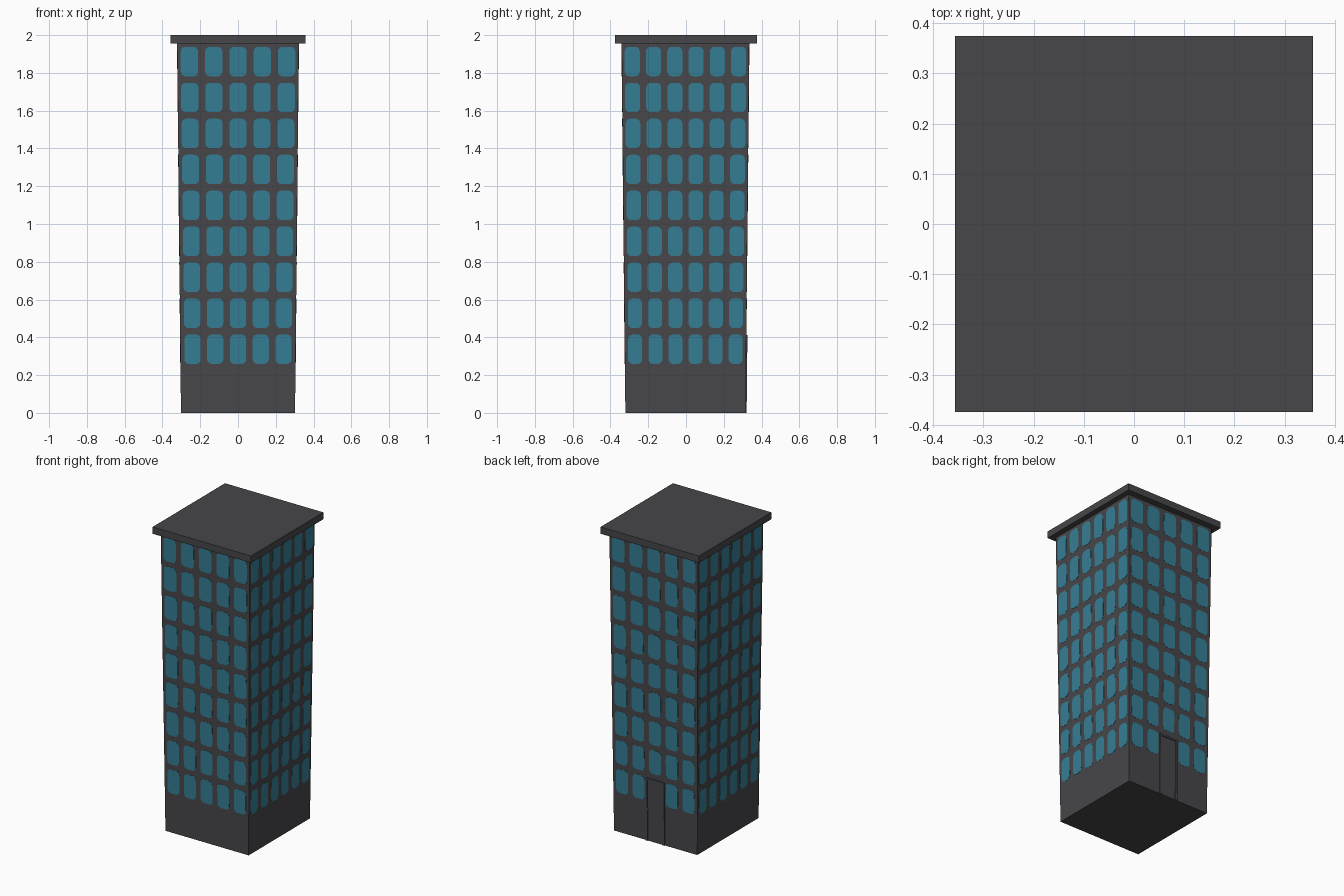
import bpy, bmesh, math

if "Cube" in bpy.data.objects:
    bpy.data.objects.remove(bpy.data.objects["Cube"])

WALL_TOP = 1.955
CY = -0.003                      # tower sits a hair forward of the roof slab
BASE = (0.302, 0.318)            # half sizes at ground
TOP = (0.322, 0.338)             # half sizes under the roof


def material(name, rgb):
    m = bpy.data.materials.new(name)
    m.diffuse_color = (*rgb, 1)
    m.use_nodes = True
    m.node_tree.nodes["Principled BSDF"].inputs["Base Color"].default_value = m.diffuse_color
    return m


CONCRETE = material("dark_grey", (0.063, 0.061, 0.067))
GLASS = material("teal_glass", (0.036, 0.208, 0.296))


def finish(name, bm, mat):
    bmesh.ops.recalc_face_normals(bm, faces=bm.faces[:])
    me = bpy.data.meshes.new(name)
    bm.to_mesh(me)
    bm.free()
    me.materials.append(mat)
    ob = bpy.data.objects.new(name, me)
    bpy.context.collection.objects.link(ob)
    return ob


def prism(bm, lower, upper):
    """Closed solid between two matching loops of points."""
    a = [bm.verts.new(p) for p in lower]
    b = [bm.verts.new(p) for p in upper]
    n = len(a)
    bm.faces.new(a[::-1])
    bm.faces.new(b)
    for i in range(n):
        bm.faces.new((a[i], a[(i + 1) % n], b[(i + 1) % n], b[i]))


def rect(hx, hy, z, cy=0.0):
    return [(-hx, cy - hy, z), (hx, cy - hy, z), (hx, cy + hy, z), (-hx, cy + hy, z)]


def on_wall(side, u, z, off):
    """Point on a leaning wall: u along it, z up, off outward."""
    t = z / WALL_TOP
    hx = BASE[0] + (TOP[0] - BASE[0]) * t + off
    hy = BASE[1] + (TOP[1] - BASE[1]) * t + off
    return {"front": (u, CY - hy, z), "back": (-u, CY + hy, z),
            "right": (hx, CY + u, z), "left": (-hx, CY - u, z)}[side]


def plate(bm, side, outline, depth):
    prism(bm, [on_wall(side, u, z, -0.004) for u, z in outline],
          [on_wall(side, u, z, depth) for u, z in outline])


def rounded(cu, cz, w, h, r, steps=3):
    pts = []
    for k, (sx, sz) in enumerate(((1, 1), (-1, 1), (-1, -1), (1, -1))):
        for i in range(steps + 1):
            a = math.pi / 2 * (k + i / steps)
            pts.append((cu + sx * (w / 2 - r) + r * math.cos(a),
                        cz + sz * (h / 2 - r) + r * math.sin(a)))
    return pts


def box_outline(u0, u1, z0, z1):
    return [(u0, z0), (u1, z0), (u1, z1), (u0, z1)]


# Tapered tower body
bm = bmesh.new()
prism(bm, rect(*BASE, 0, CY), rect(*TOP, WALL_TOP, CY))
finish("tower_body", bm, CONCRETE)

# Overhanging roof slab
bm = bmesh.new()
prism(bm, rect(0.357, 0.375, WALL_TOP), rect(0.357, 0.375, 2.0))
finish("roof_slab", bm, CONCRETE)

# Windows: columns, bottom/top spacing, bottom/top width for each wall pair
ROWS = 9
for side in ("front", "back", "right", "left"):
    if side in ("front", "back"):
        cols, s0, s1, w0, w1 = 5, 0.1204, 0.1286, 0.086, 0.092
    else:
        cols, s0, s1, w0, w1 = 6, 0.1063, 0.1127, 0.074, 0.080
    bm = bmesh.new()
    for row in range(ROWS):
        t = row / (ROWS - 1)
        z = 0.337 + 1.523 * t
        for col in range(cols):
            if side == "back" and row == 0 and col == 2:
                continue         # the door takes this place
            u = (col - (cols - 1) / 2) * (s0 + (s1 - s0) * t)
            plate(bm, side, rounded(u, z, w0 + (w1 - w0) * t, 0.156, 0.024), 0.001)
    finish(side + "_windows", bm, GLASS)

# Back door with a slim raised frame
bm = bmesh.new()
plate(bm, "back", box_outline(-0.055, 0.055, 0, 0.40), 0.001)
finish("door_panel", bm, CONCRETE)
bm = bmesh.new()
outline = [(-0.068, 0), (-0.055, 0), (-0.055, 0.40), (0.055, 0.40),
           (0.055, 0), (0.068, 0), (0.068, 0.413), (-0.068, 0.413)]
plate(bm, "back", outline, 0.006)
finish("door_frame", bm, CONCRETE)
